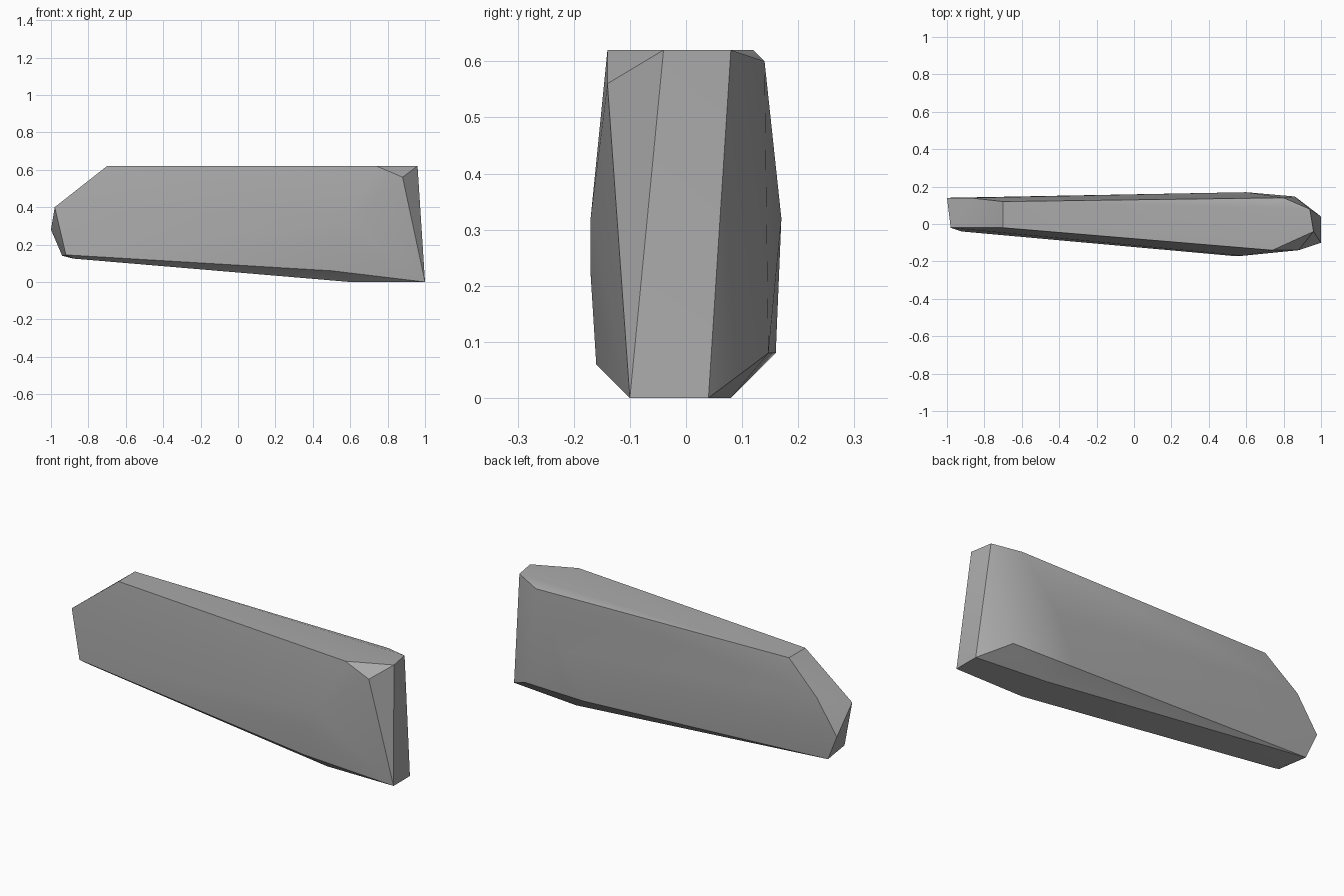
import bpy
import bmesh
import math

default_cube = bpy.data.objects.get("Cube")
if default_cube:
    bpy.data.objects.remove(default_cube, do_unlink=True)


def make_material(name, color):
    material = bpy.data.materials.new(name)
    material.use_nodes = True
    material.diffuse_color = color
    shader = material.node_tree.nodes["Principled BSDF"]
    shader.inputs["Base Color"].default_value = color
    return material


def make_rock(name, corner_groups, material):
    """Wrap a taut convex skin around the corner points of a chiselled rock."""
    bm = bmesh.new()
    for corners in corner_groups:
        for corner in corners:
            bm.verts.new(corner)
    hull = bmesh.ops.convex_hull(bm, input=bm.verts[:])
    leftovers = {v for key in ("geom_interior", "geom_unused") for v in hull[key]
                 if isinstance(v, bmesh.types.BMVert) and not v.link_faces}
    bmesh.ops.delete(bm, geom=list(leftovers), context='VERTS')
    bmesh.ops.recalc_face_normals(bm, faces=bm.faces[:])
    mesh = bpy.data.meshes.new(name)
    bm.to_mesh(mesh)
    bm.free()
    mesh.materials.append(material)
    rock = bpy.data.objects.new(name, mesh)
    bpy.context.collection.objects.link(rock)
    return rock


# Flat top of the slab
top_corners = [(-.7, .12, .62), (-.7, -.02, .62), (.74, -.14, .62),
               (.96, -.04, .62), (.94, .08, .62), (.8, .14, .6)]

# Resting patch under the thick end
base_corners = [(.6, .08, 0), (1, .04, 0), (1, -.1, 0), (.6, -.1, 0)]

# Bulging front and back sides
front_corners = [(.88, -.14, .56), (.58, -.17, .32),
                 (.52, -.17, .22), (.5, -.16, .06)]
back_corners = [(.6, .17, .32), (.5, .16, .08), (.86, .147, .08)]

# Tapered raised end
tip_corners = [(-.98, -.02, .4), (-.88, .14, .46), (-1, .14, .28),
               (-.94, .13, .14), (-.92, -.04, .145), (-.88, -.02, .125)]

stone = make_material("grey stone", (.4, .4, .4, 1))
rock = make_rock("rock_slab", [top_corners, base_corners, front_corners,
                               back_corners, tip_corners], stone)

# Soft shading over the bulges, crisp chiselled edges
bpy.ops.object.select_all(action='DESELECT')
rock.select_set(True)
bpy.context.view_layer.objects.active = rock
bpy.ops.object.shade_smooth_by_angle(angle=math.radians(30))
